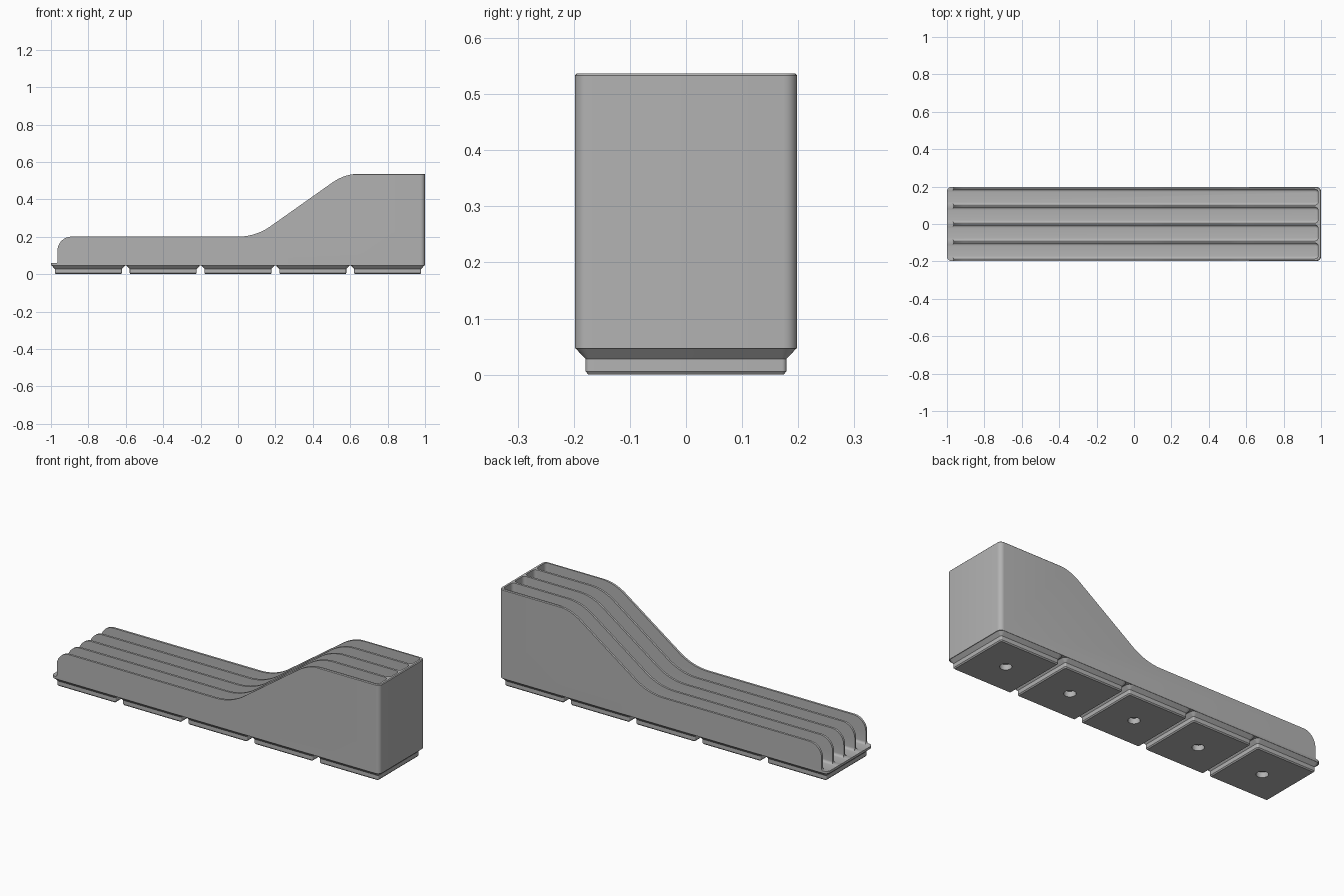
import bpy, bmesh, math

cube = bpy.data.objects.get("Cube")
if cube:
    bpy.data.objects.remove(cube)

grey = bpy.data.materials.new("plain grey")
grey.use_nodes = True
grey.diffuse_color = (0.45, 0.45, 0.45, 1)
grey.node_tree.nodes["Principled BSDF"].inputs["Base Color"].default_value = (0.45, 0.45, 0.45, 1)


def make_object(name, bm):
    bmesh.ops.recalc_face_normals(bm, faces=bm.faces)
    mesh = bpy.data.meshes.new(name)
    bm.to_mesh(mesh)
    bm.free()
    mesh.materials.append(grey)
    obj = bpy.data.objects.new(name, mesh)
    bpy.context.collection.objects.link(obj)
    return obj


def skin(name, rings):
    """Closed solid through equally long rings of points."""
    bm = bmesh.new()
    loops = [[bm.verts.new(p) for p in ring] for ring in rings]
    for a, b in zip(loops, loops[1:]):
        for i in range(len(a)):
            j = (i + 1) % len(a)
            bm.faces.new((a[i], a[j], b[j], b[i]))
    bm.faces.new(loops[0])
    bm.faces.new(loops[-1])
    return make_object(name, bm)


def arc(cx, cz, r, start, end, steps=10):
    angles = [math.radians(start + (end - start) * i / steps) for i in range(steps + 1)]
    return [(cx + r * math.cos(a), cz + r * math.sin(a)) for a in angles]


def rounded_block(name, x0, x1, y0, y1, radius, layers):
    """Stack of rounded rectangles; layers are (inset, height)."""
    rings = []
    for inset, z in layers:
        r = max(radius - inset, 0.003)
        k = inset + r
        corners = ((x1 - k, y1 - k, 0), (x0 + k, y1 - k, 90),
                   (x0 + k, y0 + k, 180), (x1 - k, y0 + k, 270))
        rings.append([(x, y, z) for cx, cy, a in corners
                      for x, y in arc(cx, cy, r, a, a + 90, 6)])
    return skin(name, rings)


def combine(target, cutter, operation):
    mod = target.modifiers.new("cut", 'BOOLEAN')
    mod.operation, mod.object, mod.solver = operation, cutter, 'EXACT'
    bpy.context.view_layer.objects.active = target
    bpy.ops.object.modifier_apply(modifier=mod.name)
    bpy.data.objects.remove(cutter)


def smooth(obj):
    bpy.ops.object.select_all(action='DESELECT')
    obj.select_set(True)
    bpy.context.view_layer.objects.active = obj
    bpy.ops.object.shade_smooth_by_angle(angle=math.radians(32))


HALF, TOP, FLOOR, WALL = 0.198, 0.537, 0.06, 0.012

# Tray body: rounded block trimmed to the sweeping side outline
body = rounded_block("tray_body", -1, 1, -HALF, HALF, 0.024,
                     [(0, 0.047), (0, TOP - 0.004), (0.004, TOP)])
outline = [(-1.1, 0), (-1.1, FLOOR)]
outline += arc(-0.973, FLOOR + 0.008, 0.008, 270, 360, 4)
outline += arc(-0.89, 0.126, 0.075, 180, 90)
outline += arc(0, 0.501, 0.3, 270, 305)
outline += arc(0.65, TOP - 0.25, 0.25, 125, 90)[:-1]
outline += [(0.65, TOP + 0.0005), (1.1, TOP + 0.0005), (1.1, 0)]
trim = skin("outline_trim", [[(x, y, z) for x, z in outline] for y in (-0.3, 0.3)])
combine(body, trim, 'INTERSECT')

# Four long channels with filleted floors, open at the low end
pitch = (2 * HALF - WALL) / 4
fillet = 0.014
floor_layers = [(fillet * (1 - math.cos(a)), FLOOR - 0.0005 + fillet * (1 - math.sin(a)))
                for a in (math.radians(90 - 15 * i) for i in range(7))]
for i in range(4):
    y0 = -HALF + WALL + i * pitch
    channel = rounded_block("channel", -1.1, 0.985, y0, y0 + pitch - WALL, 0.018,
                            floor_layers + [(0, 0.7)])
    combine(body, channel, 'DIFFERENCE')
smooth(body)

# Five stepped feet, each with a round socket underneath
for i in range(5):
    x = -0.8 + 0.4 * i
    foot = rounded_block(f"foot_{i + 1}", x - 0.197, x + 0.197, -0.197, 0.197, 0.026,
                         [(0.023, 0), (0.018, 0.006), (0.018, 0.028), (0, 0.047), (0, 0.05)])
    socket = skin("socket", [[(x + u, v, z) for u, v in arc(0, 0, 0.03, 0, 345, 23)]
                             for z in (-0.02, 0.03)])
    combine(foot, socket, 'DIFFERENCE')
    smooth(foot)
